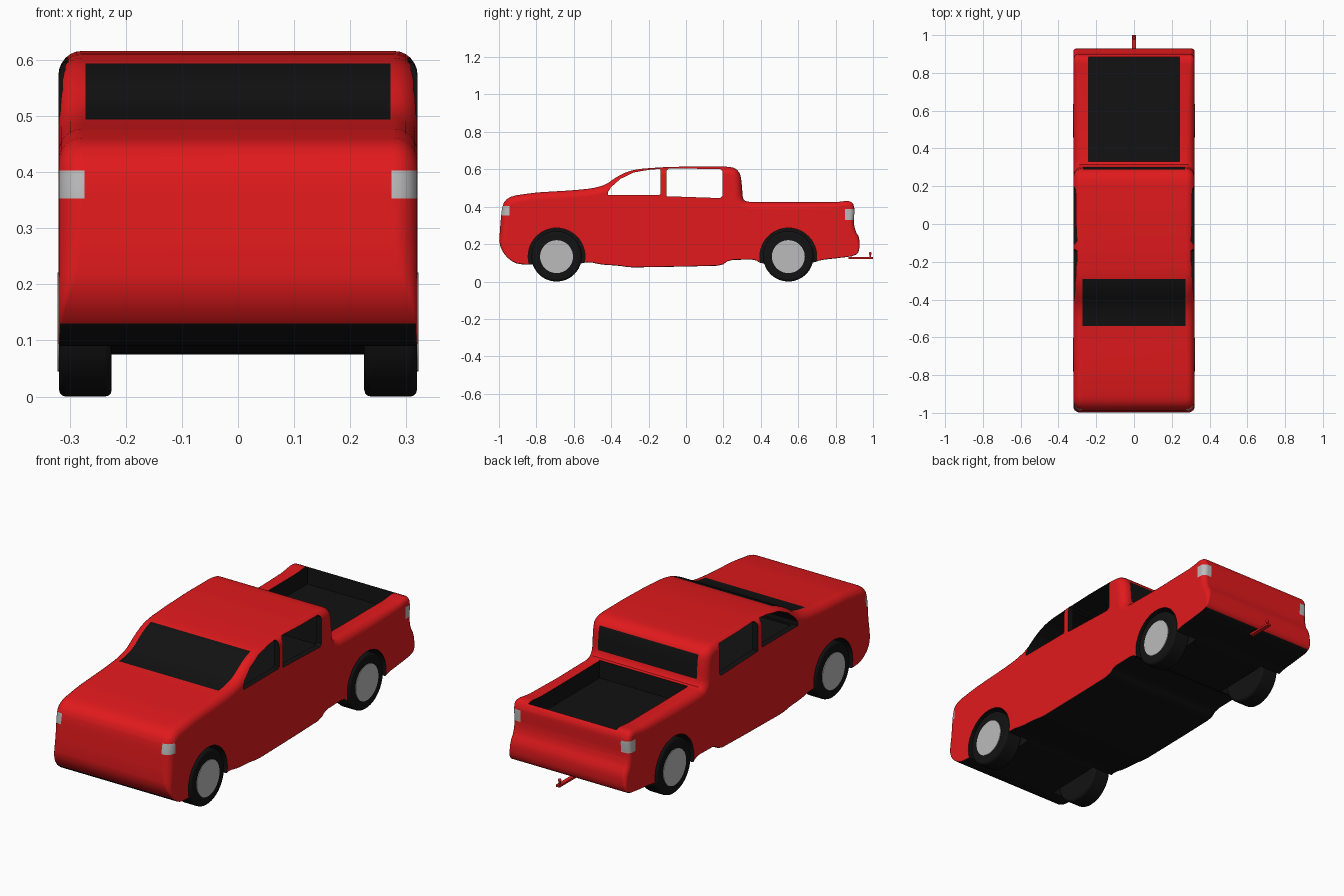
import bpy, bmesh, math
from mathutils import Vector

if "Cube" in bpy.data.objects:
    bpy.data.objects.remove(bpy.data.objects["Cube"])


def material(name, rgb):
    m = bpy.data.materials.new(name)
    m.diffuse_color = (*rgb, 1)
    m.use_nodes = True
    m.node_tree.nodes["Principled BSDF"].inputs["Base Color"].default_value = m.diffuse_color
    return m


RED = material("red_paint", (0.75, 0.01, 0.012))
BLACK = material("black", (0.006, 0.006, 0.006))
GREY = material("light_grey", (0.5, 0.5, 0.5))
MATS = [RED, BLACK, GREY]


def finish(bm, name, index=0):
    bmesh.ops.recalc_face_normals(bm, faces=bm.faces[:])
    if index is not None:
        for f in bm.faces:
            f.material_index = index
    me = bpy.data.meshes.new(name)
    bm.to_mesh(me)
    bm.free()
    for m in MATS:
        me.materials.append(m)
    ob = bpy.data.objects.new(name, me)
    bpy.context.collection.objects.link(ob)
    return ob


def prism(name, pts, x0, x1, index):
    """Side profile (y, z) extruded along x."""
    bm = bmesh.new()
    f = bm.faces.new([bm.verts.new((x0, y, z)) for y, z in pts])
    new = bmesh.ops.extrude_face_region(bm, geom=[f])["geom"]
    bmesh.ops.translate(bm, vec=(x1 - x0, 0, 0),
                        verts=[v for v in new if isinstance(v, bmesh.types.BMVert)])
    return finish(bm, name, index)


def disc(name, x0, x1, y, z, r, index, n=48):
    pts = [(y + r * math.cos(math.tau * i / n), z + r * math.sin(math.tau * i / n))
           for i in range(n)]
    return prism(name, pts, min(x0, x1), max(x0, x1), index)


def box(name, x, y, z, index):
    return prism(name, [(y[0], z[0]), (y[1], z[0]), (y[1], z[1]), (y[0], z[1])],
                 x[0], x[1], index)


def select_only(ob):
    bpy.ops.object.select_all(action='DESELECT')
    ob.select_set(True)
    bpy.context.view_layer.objects.active = ob


def smooth(ob):
    select_only(ob)
    bpy.ops.object.shade_smooth_by_angle(angle=math.radians(32))


def paint(bm, lo, hi, index):
    """Cut the outline of a box into the skin and colour what lies inside."""
    for axis in range(3):
        for side in (lo, hi):
            faces = [f for f in bm.faces if all(
                max(v.co[a] for v in f.verts) > lo[a] and
                min(v.co[a] for v in f.verts) < hi[a] for a in range(3))]
            geom = set(faces)
            for f in faces:
                geom.update(f.edges)
                geom.update(f.verts)
            no = Vector((0, 0, 0))
            no[axis] = 1
            bmesh.ops.bisect_plane(bm, geom=list(geom), dist=1e-5,
                                   plane_co=no * side[axis], plane_no=no)
    for f in bm.faces:
        c = f.calc_center_bounds()
        if all(lo[a] < c[a] < hi[a] for a in range(3)):
            f.material_index = index


# Body side profile (y, z), from the front bumper over the roof and back below
outline = [(-1, .2), (-.993, .3), (-.985, .39), (-.97, .432), (-.93, .458), (-.8, .476),
           (-.6, .488), (-.5, .498), (-.43, .517), (-.37, .56), (-.31, .589), (-.25, .602),
           (-.13, .611), (.05, .616), (.22, .615), (.265, .606), (.292, .575), (.3, .5),
           (.303, .445), (.32, .426), (.55, .424), (.8, .424), (.865, .432), (.892, .422),
           (.902, .385), (.896, .32), (.905, .27), (.928, .235), (.928, .165), (.905, .137),
           (.82, .126), (.72, .115), (.68, .1), (.4, .095), (.37, .118), (.23, .115),
           (.19, .085), (0, .08), (-.3, .075), (-.36, .085), (-.45, .09), (-.52, .105),
           (-.57, .095), (-.87, .09), (-.92, .1), (-.97, .14)]
pts = [Vector(p) for p in outline]
rounded = []
for i, p in enumerate(pts):
    for q in (pts[i - 1], pts[(i + 1) % len(pts)]):
        d = q - p
        rounded.append(p + d * min(.25, .02 / d.length))

# Loft it across the width with rounded shoulders
n = len(rounded)
clamp = lambda t: max(0, min(1, t))
bm = bmesh.new()
rows = []
for s, k in [(-1, k) for k in range(6, -1, -1)] + [(1, k) for k in range(7)]:
    a = math.radians(15 * k)
    row = []
    for i, p in enumerate(rounded):
        t = (rounded[(i + 1) % n] - rounded[i - 1]).normalized()
        r = (.006 + .036 * clamp((p.y - .14) / .1)) * (1 - .4 * clamp((p.x - .7) / .15))
        q = p + Vector((t.y, -t.x)) * r * (1 - math.cos(a))
        row.append(bm.verts.new((s * (.32 - r + r * math.sin(a)), q.x, q.y)))
    rows.append(row)
for a, b in zip(rows, rows[1:]):
    for i in range(n):
        j = (i + 1) % n
        bm.faces.new((a[i], a[j], b[j], b[i]))
bm.faces.new(rows[0])
bm.faces.new(rows[-1])
bmesh.ops.recalc_face_normals(bm, faces=bm.faces[:])

# Dark underside, windscreen, rear window and lamps set flush in the skin
for f in bm.faces:
    if f.normal.z < -.7 and f.calc_center_bounds().z < .2:
        f.material_index = 1
paint(bm, (-.272, -.54, .46), (.272, -.29, .7), 1)
paint(bm, (-.27, .25, .46), (.27, .32, .575), 1)
for x0, x1 in ((-.34, -.274), (.274, .34)):
    paint(bm, (x0, -1.1, .353), (x1, -.945, .403), 2)
    paint(bm, (x0, .85, .33), (x1, 1, .388), 2)
body = finish(bm, "body", None)

# Openings: side windows, cabin, load bed, wheel wells
cutters = [
    prism("front_window_cut", [(-.416, .463), (-.142, .463), (-.135, .47), (-.135, .595),
          (-.142, .602), (-.2, .597), (-.28, .583), (-.35, .549), (-.4, .505),
          (-.416, .48)], -.4, .4, 1),
    prism("rear_window_cut", [(-.105, .456), (.183, .446), (.195, .458), (.195, .59),
          (.183, .602), (-.093, .604), (-.105, .592)], -.4, .4, 1),
    prism("cabin_cut", [(-.405, .459), (.205, .441), (.205, .599), (-.13, .598),
          (-.2, .594), (-.28, .579), (-.35, .545), (-.405, .492)], -.29, .29, 1),
    box("load_bed_cut", (-.24, .24), (.33, .885), (.34, .6), 1)]
AXLES = (-.692, .547)
for y in AXLES:
    for s in (-1, 1):
        cutters.append(disc("wheel_well_cut", s * .2, s * .4, y, .134, .152, 1))
for c in cutters:
    c.hide_render = True
    m = body.modifiers.new("cut", 'BOOLEAN')
    m.operation, m.solver, m.object = 'DIFFERENCE', 'EXACT', c
select_only(body)
bpy.ops.object.convert(target='MESH')
for c in cutters:
    bpy.data.objects.remove(c)
smooth(body)
body.modifiers.new("even_shading", 'WEIGHTED_NORMAL').keep_sharp = True

# Wheels: black tyre with a grey hub disc
for y, end in zip(AXLES, ("front", "rear")):
    for s, side in ((-1, "left"), (1, "right")):
        tyre = disc(f"{end}_{side}_tyre", s * .225, s * .319, y, .135, .135, 1)
        m = tyre.modifiers.new("round", 'BEVEL')
        m.width, m.segments, m.limit_method = .012, 3, 'ANGLE'
        smooth(tyre)
        smooth(disc(f"{end}_{side}_hub", s * .3, s * .322, y, .133, .088, 2))

# Tow hitch: bar, upright pin and ball
box("hitch_bar", (-.01, .01), (.87, 1), (.121, .131), 0)
box("hitch_pin", (-.004, .004), (.981, .989), (.13, .15), 0)
bm = bmesh.new()
bmesh.ops.create_uvsphere(bm, u_segments=16, v_segments=8, radius=.008)
bmesh.ops.translate(bm, verts=bm.verts[:], vec=(0, .985, .15))
smooth(finish(bm, "hitch_ball"))
